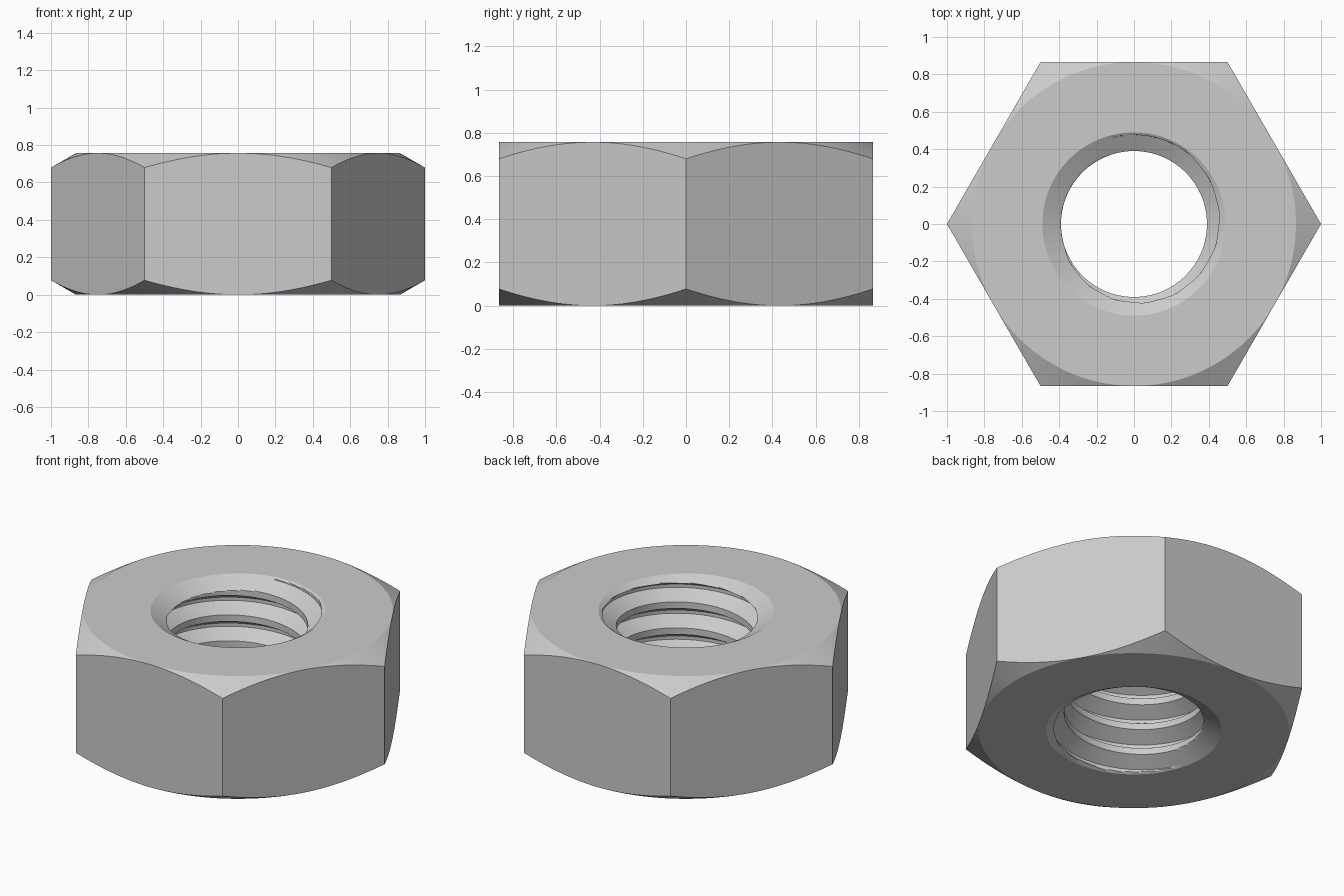
import bpy, bmesh
from math import pi, cos, tan, radians

if "Cube" in bpy.data.objects:
    bpy.data.objects.remove(bpy.data.objects["Cube"])

H = 0.757                    # nut height
FLAT = 0.866                 # centre to flat
MINOR, MAJOR = 0.39, 0.476   # thread crest and root radii
RIM = 0.49                   # countersink radius at the faces
PITCH, OFFSET = 0.16, 0.131
COLS, STEPS = 180, 32        # columns per turn, rows per pitch
SLOPE = tan(radians(30))


def hex_radius(a):
    return FLAT / cos((a % (pi / 3)) - pi / 6)


def thread_radius(u):
    # crest, rising flank, root flat, falling flank over one pitch
    if u < 0.25:
        t = 0
    elif u < 0.5625:
        t = (u - 0.25) / 0.3125
    elif u < 0.6875:
        t = 1
    else:
        t = (1 - u) / 0.3125
    return MINOR + t * (MAJOR - MINOR)


def column(a):
    """Closed (r, z) section of the nut at angle a."""
    pts = []
    # threaded bore, rows follow the helix and are cut by both countersinks
    for j in range(-2 * STEPS, 5 * STEPS + 1):
        z = OFFSET + PITCH * (j / STEPS + a / (2 * pi))
        z = min(max(z, 0), H)
        cone = RIM - min(z, H - z) / SLOPE
        pts.append((max(thread_radius((j % STEPS) / STEPS), cone), z))
    # top face, chamfered hexagon side, bottom face
    r = hex_radius(a)
    drop = (r - FLAT) * SLOPE
    pts += [(FLAT, H), (r, H - drop), (r, drop), (FLAT, 0)]
    return pts


bm = bmesh.new()
rings = []
for i in range(COLS + 1):
    a = 2 * pi * i / COLS
    c, s = cos(a), cos(a - pi / 2)
    rings.append([bm.verts.new((r * c, r * s, z)) for r, z in column(a)])
n = len(rings[0])
for p, q in zip(rings, rings[1:]):
    for k in range(n):
        m = (k + 1) % n
        bm.faces.new((p[k], q[k], q[m], p[m]))
bmesh.ops.remove_doubles(bm, verts=bm.verts, dist=1e-5)
bmesh.ops.recalc_face_normals(bm, faces=bm.faces)

mesh = bpy.data.meshes.new("hex_nut")
bm.to_mesh(mesh)
bm.free()
nut = bpy.data.objects.new("hex_nut", mesh)
bpy.context.collection.objects.link(nut)
bpy.context.view_layer.objects.active = nut
nut.select_set(True)
bpy.ops.object.shade_smooth_by_angle(angle=radians(20))
